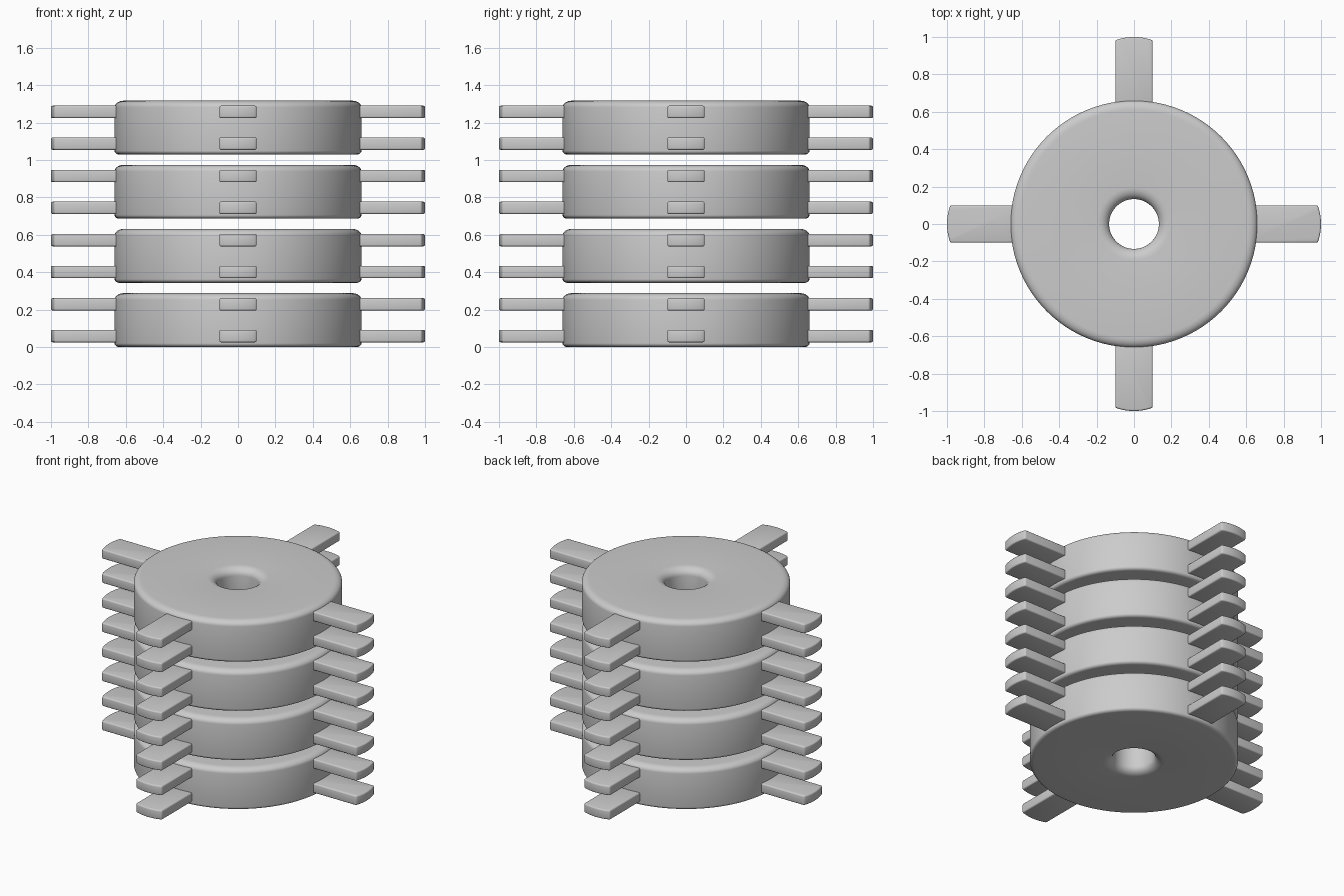
import bpy, bmesh, math
from mathutils import Matrix

if "Cube" in bpy.data.objects:
    bpy.data.objects.remove(bpy.data.objects["Cube"])

PITCH = 0.343


def finish(name, bm, angle):
    bmesh.ops.recalc_face_normals(bm, faces=bm.faces)
    me = bpy.data.meshes.new(name)
    bm.to_mesh(me)
    bm.free()
    ob = bpy.data.objects.new(name, me)
    bpy.context.collection.objects.link(ob)
    bpy.ops.object.select_all(action='DESELECT')
    ob.select_set(True)
    bpy.context.view_layer.objects.active = ob
    bpy.ops.object.shade_smooth_by_angle(angle=math.radians(angle))
    return ob


def arc(cx, cz, rx, rz, a0, a1, n=6):
    pts = []
    for i in range(n + 1):
        a = math.radians(a0 + (a1 - a0) * i / n)
        pts.append((cx + rx * math.cos(a), cz + rz * math.sin(a)))
    return pts


def disc(name, z0, steps=96):
    # lathed ring: rounded rim and softly rounded bore
    h = 0.288
    prof = (arc(0.635, 0.02, 0.025, 0.02, -90, 0)
            + arc(0.61, h - 0.035, 0.05, 0.035, 0, 90)
            + arc(0.195, h - 0.05, 0.062, 0.05, 90, 180)
            + arc(0.195, 0.05, 0.062, 0.05, 180, 270))
    bm = bmesh.new()
    rings = []
    for i in range(steps):
        a = 2 * math.pi * i / steps
        rings.append([bm.verts.new((r * math.cos(a), r * math.sin(a), z + z0))
                      for r, z in prof])
    n = len(prof)
    for i in range(steps):
        p, q = rings[i], rings[(i + 1) % steps]
        for j in range(n):
            k = (j + 1) % n
            bm.faces.new((p[j], q[j], q[k], p[k]))
    return finish(name, bm, 40)


def tab(name, z0, turn):
    # flat bar with bowed outer end and eased edges
    w, t = 0.1, 0.066
    outline = [(0.6, w), (0.6, -w)]
    for i in range(9):
        y = -w + 2 * w * i / 8
        outline.append((1.0 - 0.018 * (y / w) ** 2, y))
    bm = bmesh.new()
    face = bm.faces.new([bm.verts.new((x, y, z0)) for x, y in outline])
    ext = bmesh.ops.extrude_face_region(bm, geom=[face])
    bmesh.ops.translate(bm, vec=(0, 0, t),
                        verts=[v for v in ext['geom'] if isinstance(v, bmesh.types.BMVert)])
    bmesh.ops.recalc_face_normals(bm, faces=bm.faces)
    edges = [e for e in bm.edges if e.calc_face_angle(0) > math.radians(40)]
    bmesh.ops.bevel(bm, geom=edges, offset=0.009, segments=3, profile=0.5, affect='EDGES')
    bmesh.ops.rotate(bm, matrix=Matrix.Rotation(turn, 3, 'Z'), verts=bm.verts)
    return finish(name, bm, 40)


for level in range(4):
    z = level * PITCH
    disc(f"disc_{level + 1}", z)
    for row, dz in (("lower", 0.025), ("upper", 0.195)):
        for side in range(4):
            tab(f"tab_{level + 1}_{row}_{side + 1}", z + dz, side * math.pi / 2)
